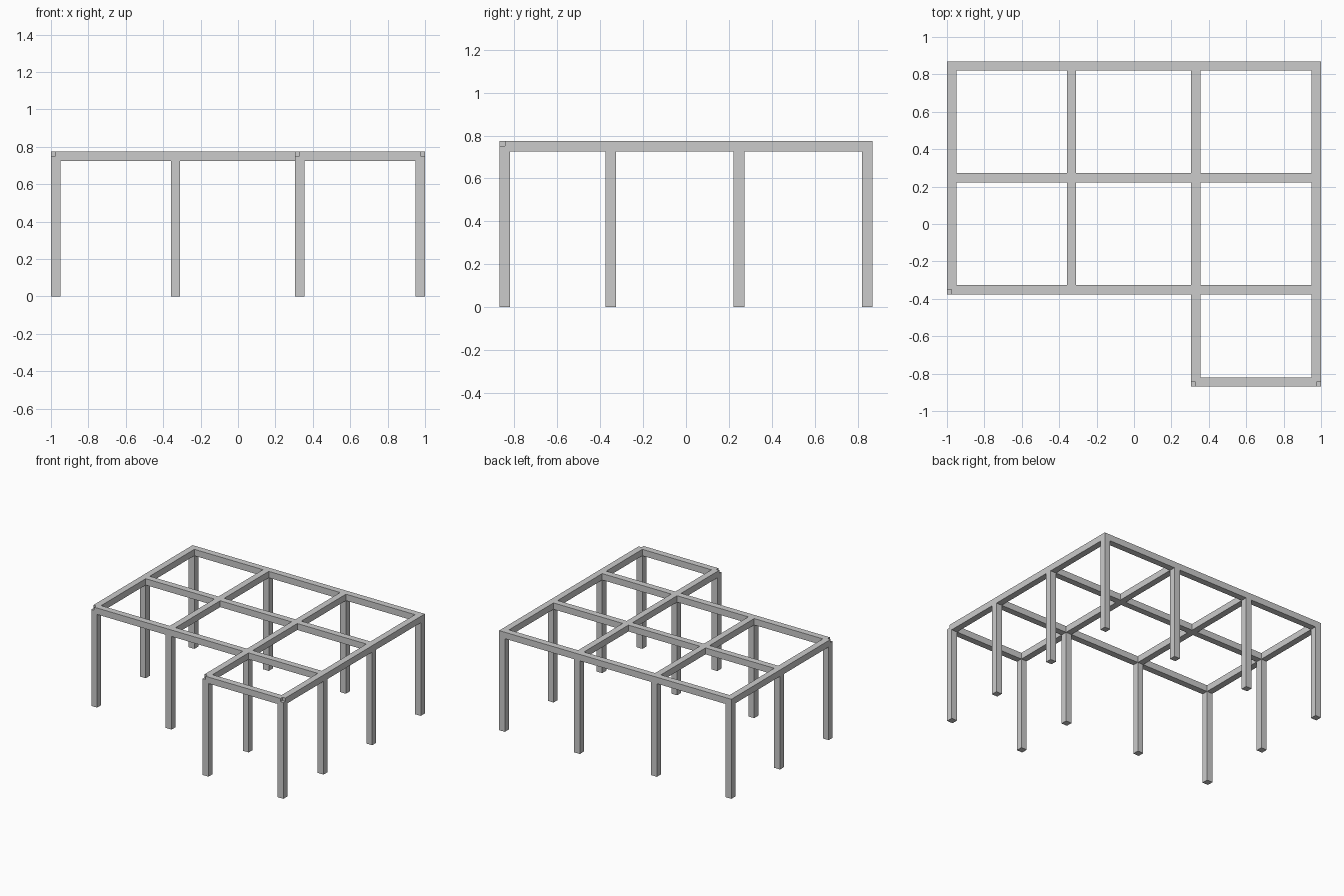
import bpy

if "Cube" in bpy.data.objects:
    bpy.data.objects.remove(bpy.data.objects["Cube"])

W = 0.05                              # square section of every member
H = W / 2
Z = 0.75                              # beam centre line height
X = [-0.975, -0.334, 0.33, 0.975]     # frame lines across
Y = [-0.845, -0.351, 0.247, 0.845]    # frame lines front to back


def box(name, lo, hi):
    bpy.ops.mesh.primitive_cube_add(size=1, location=[(a + b) / 2 for a, b in zip(lo, hi)])
    ob = bpy.context.object
    ob.name = name
    ob.scale = [b - a for a, b in zip(lo, hi)]
    bpy.ops.object.transform_apply(location=False, rotation=False, scale=True)
    return ob


# Posts under the outline of the L-shaped frame, none at the two inner crossings
for j, y in enumerate(Y):
    for i, x in enumerate(X):
        if (j == 0 and i < 2) or (j == 2 and i in (1, 2)):
            continue
        box(f"post_{i}_{j}", (x - H, y - H, 0), (x + H, y + H, Z))

# Cross beams; front ones stop at the post centres, leaving notched corners
for name, x0, x1, y in (("front_beam", X[2], X[3], Y[0]),
                        ("step_beam", X[0], X[3], Y[1]),
                        ("middle_beam", X[0], X[3], Y[2]),
                        ("back_beam", X[0] - H, X[3] + H, Y[3])):
    box(name, (x0, y - H, Z - H), (x1, y + H, Z + H))

# Lengthwise beams from the front edge to the back beam
for i, x in enumerate(X):
    start = Y[1] if i < 2 else Y[0]
    box(f"long_beam_{i}", (x - H, start, Z - H), (x + H, Y[3], Z + H))
